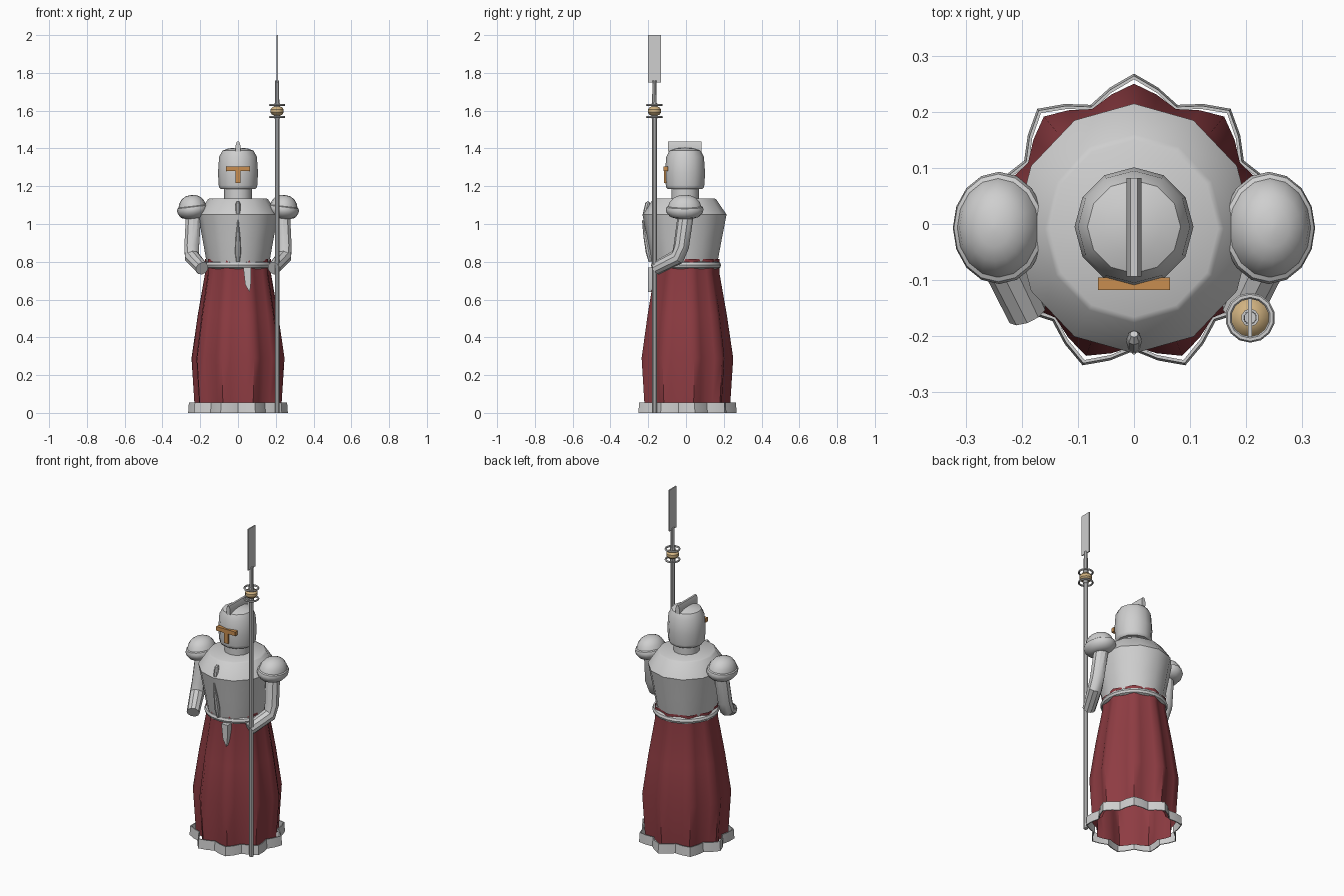
import bpy, bmesh, math
from mathutils import Vector, Matrix

if "Cube" in bpy.data.objects:
    bpy.data.objects.remove(bpy.data.objects["Cube"])


def material(name, rgb):
    m = bpy.data.materials.new(name)
    m.diffuse_color = (*rgb, 1)
    m.use_nodes = True
    m.node_tree.nodes["Principled BSDF"].inputs["Base Color"].default_value = m.diffuse_color
    return m


STEEL = material("pale steel", (0.62, 0.62, 0.62))
RED = material("dark red cloth", (0.27, 0.045, 0.055))
ORANGE = material("bronze visor", (0.58, 0.27, 0.08))
TAN = material("tan wood", (0.64, 0.45, 0.22))


def loft(name, rings, mat, caps=True, closed=False, angle=35):
    """Skin a list of equal-length point rings."""
    bm = bmesh.new()
    vs = [[bm.verts.new(p) for p in r] for r in rings]
    n = len(vs[0])
    pairs = list(zip(vs, vs[1:]))
    if closed:
        pairs.append((vs[-1], vs[0]))
    for a, b in pairs:
        for i in range(n):
            j = (i + 1) % n
            bm.faces.new((a[i], a[j], b[j], b[i]))
    if caps and not closed:
        bm.faces.new(vs[0][::-1])
        bm.faces.new(vs[-1])
    bmesh.ops.recalc_face_normals(bm, faces=bm.faces)
    me = bpy.data.meshes.new(name)
    bm.to_mesh(me)
    bm.free()
    me.materials.append(mat)
    ob = bpy.data.objects.new(name, me)
    bpy.context.collection.objects.link(ob)
    bpy.ops.object.select_all(action='DESELECT')
    ob.select_set(True)
    bpy.context.view_layer.objects.active = ob
    bpy.ops.object.shade_smooth_by_angle(angle=math.radians(angle))
    return ob


def lathe(name, profile, mat, n=12, at=(0, 0, 0), sx=1, sy=1, tilt=0, closed=False):
    """Turn (radius, z) pairs round the vertical axis, one vertex at the back."""
    m = Matrix.Translation(at) @ Matrix.Rotation(tilt, 4, 'Y')
    rings = []
    for r, z in profile:
        angs = [math.pi / 2 + math.tau * i / n for i in range(n)]
        rings.append([m @ Vector((r * sx * math.cos(a), r * sy * math.sin(a), z)) for a in angs])
    return loft(name, rings, mat, closed=closed)


def tube(name, pts, radii, mat, n=10):
    """Sweep a circle of changing radius along a path."""
    pts = [Vector(p) for p in pts]
    rings = []
    for i, p in enumerate(pts):
        t = (pts[min(i + 1, len(pts) - 1)] - pts[max(i - 1, 0)]).normalized()
        u = t.cross(Vector((1, 0, 0))).normalized()
        v = t.cross(u)
        rings.append([p + radii[i] * (u * math.cos(math.tau * k / n) + v * math.sin(math.tau * k / n))
                      for k in range(n)])
    return loft(name, rings, mat)


def ring(name, major, minor, at, mat, n=24, k=8):
    prof = [(major + minor * math.cos(math.tau * i / k), minor * math.sin(math.tau * i / k)) for i in range(k)]
    return lathe(name, prof, mat, n, at, closed=True)


def prism(name, outline, axis, lo, hi, mat):
    """Extrude a 2D outline along x (outline = y, z) or y (outline = x, z)."""
    put = (lambda a, b, d: (d, a, b)) if axis == 'x' else (lambda a, b, d: (a, d, b))
    return loft(name, [[put(a, b, d) for a, b in outline] for d in (lo, hi)], mat)


def box(name, x0, x1, y0, y1, z0, z1, mat):
    return prism(name, [(x0, z0), (x1, z0), (x1, z1), (x0, z1)], 'y', y0, y1, mat)


def folds(levels, n=36):
    """Rings with nine folds: (z, mean radius, fold depth)."""
    out = []
    for z, r, d in levels:
        angs = [math.tau * i / n + math.pi / 2 for i in range(n)]
        out.append([((r + d * math.cos(9 * (a - math.pi / 2))) * math.cos(a),
                     (r + d * math.cos(9 * (a - math.pi / 2))) * math.sin(a), z) for a in angs])
    return out


# Robe and its hem band
loft("robe", folds([(0.02, 0.218, 0.017), (0.06, 0.219, 0.016), (0.29, 0.234, 0.016),
                    (0.52, 0.204, 0.012), (0.74, 0.169, 0.008), (0.815, 0.170, 0.008)]),
     RED, caps=False, angle=50)
loft("robe_hem", folds([(0, 0.247, 0.021), (0.056, 0.243, 0.021),
                        (0.056, 0.237, 0.021), (0, 0.241, 0.021)]), STEEL, closed=True)

# Belt and hanging tail
ring("belt", 0.167, 0.019, (0, 0, 0.782), STEEL)
prism("belt_tail", [(0.028, 0.77), (0.07, 0.77), (0.067, 0.665), (0.06, 0.64), (0.038, 0.68)],
      'y', -0.2, -0.16, STEEL)

# Breastplate
lathe("breastplate", [(0.162, 0.78), (0.172, 0.83), (0.188, 0.92), (0.212, 1.05),
                      (0.160, 1.13), (0.150, 1.136)], STEEL, 12, (0, -0.008, 0), sy=1.05)
tube("chest_clasp", [(0, -0.196, 1.118), (0, -0.203, 1.108), (0, -0.215, 1.055), (0, -0.217, 1.04)],
     [0.007, 0.013, 0.013, 0.006], STEEL, 8)
tube("chest_ridge", [(0, -0.23, 1.02), (0, -0.213, 0.93), (0, -0.197, 0.85), (0, -0.188, 0.80)],
     [0.003, 0.012, 0.016, 0.009], STEEL, 8)

# Neck and helmet
lathe("neck", [(0.073, 1.12), (0.073, 1.2)], STEEL, 12, (0, -0.005, 0))
lathe("helmet", [(0.093, 1.186), (0.1, 1.194), (0.102, 1.205), (0.106, 1.27), (0.1, 1.355),
                 (0.083, 1.388), (0.05, 1.4), (0.01, 1.404)], STEEL, 12, (0, -0.005, 0))
prism("helmet_crest", [(-0.012, 1.385), (0.012, 1.385), (0.013, 1.415), (0.006, 1.437),
                       (-0.006, 1.437), (-0.013, 1.415)], 'y', -0.094, 0.082, STEEL)
box("visor_slit_bar", -0.064, 0.064, -0.118, -0.095, 1.28, 1.305, ORANGE)
box("visor_nose_bar", -0.014, 0.014, -0.116, -0.095, 1.218, 1.285, ORANGE)

# Arms and shoulder guards
for side, s in (("left", -1), ("right", 1)):
    lathe(side + "_shoulder_guard",
          [(0.045, -0.045), (0.078, -0.035), (0.096, -0.014), (0.1, 0.004), (0.096, 0.016),
           (0.088, 0.02), (0.08, 0.042), (0.06, 0.064), (0.034, 0.076), (0.006, 0.08)],
          STEEL, 16, (s * 0.24, -0.007, 1.074), sx=0.83, tilt=s * 0.12)
    tube(side + "_arm", [(s * 0.235, 0.0, 1.06), (s * 0.245, -0.025, 0.88), (s * 0.243, -0.045, 0.825),
                         (s * 0.19, -0.16, 0.765)], [0.042, 0.041, 0.041, 0.036], STEEL)

# Pole weapon
PX, PY = 0.207, -0.167
lathe("pole", [(0.013, 0), (0.013, 1.55), (0.011, 1.76)], STEEL, 10, (PX, PY, 0))
lathe("pole_knob", [(0.012, -0.026), (0.027, -0.019), (0.035, -0.008), (0.035, 0.008),
                    (0.027, 0.019), (0.012, 0.026)], TAN, 12, (PX, PY, 1.598))
for i, z in enumerate((1.566, 1.63)):
    ring("pole_ring_%d" % (i + 1), 0.039, 0.0055, (PX, PY, z), STEEL, 14, 6)
    lathe("pole_collar_%d" % (i + 1), [(0.016, -0.008), (0.016, 0.008)], STEEL, 10, (PX, PY, z))
box("pole_blade", PX - 0.0035, PX + 0.0035, PY - 0.034, PY + 0.034, 1.75, 2.0, STEEL)
